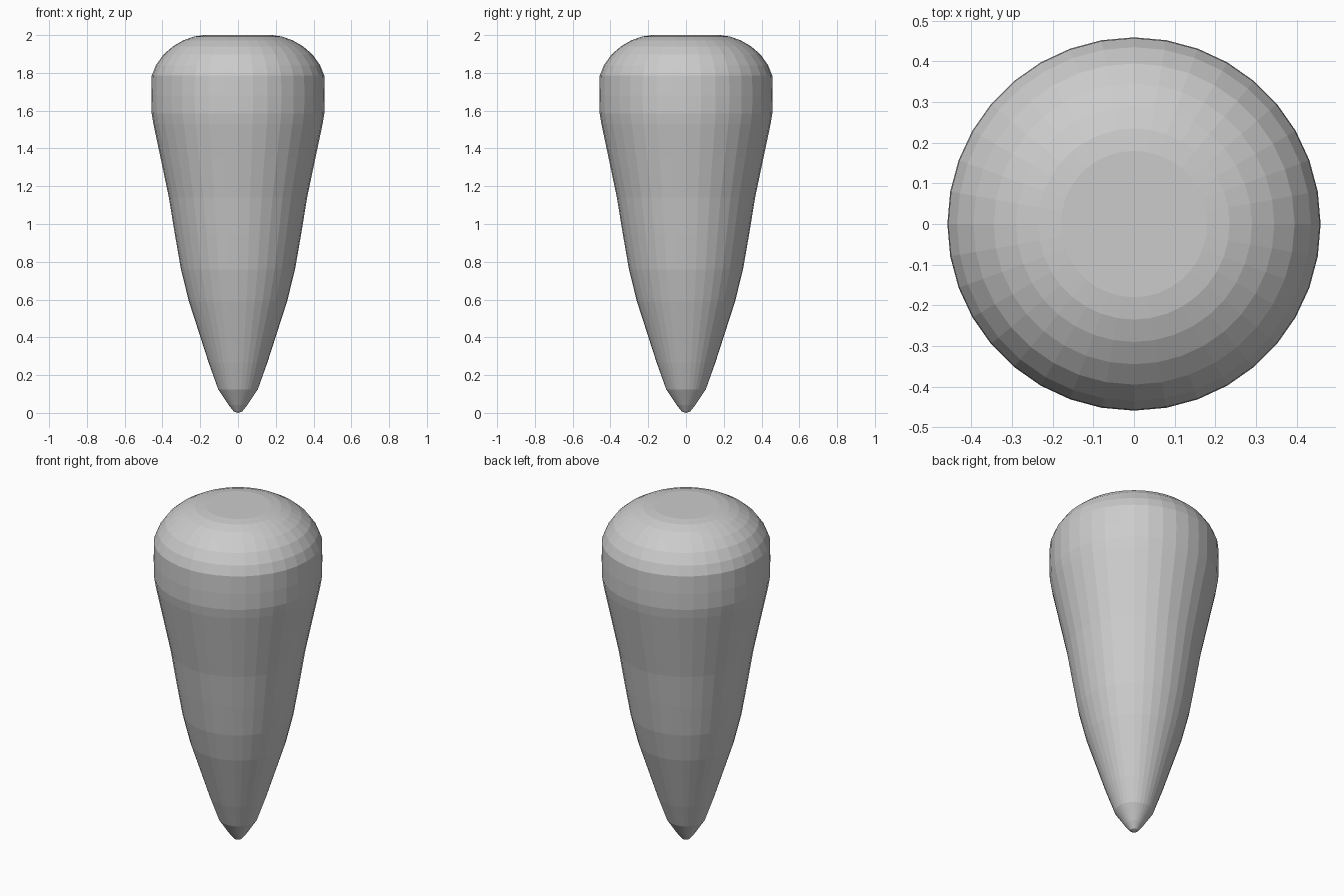
import bpy, bmesh, math

if "Cube" in bpy.data.objects:
    bpy.data.objects.remove(bpy.data.objects["Cube"])

# Half profile of the tapered peg: (radius, height), tip to crown
profile = [
    (0.022, 0.007), (0.05, 0.042), (0.105, 0.125), (0.155, 0.265), (0.205, 0.42),
    (0.26, 0.59), (0.302, 0.76), (0.335, 0.95), (0.366, 1.14), (0.41, 1.35),
    (0.448, 1.53), (0.457, 1.585), (0.459, 1.68), (0.457, 1.785), (0.435, 1.84),
    (0.395, 1.897), (0.345, 1.94), (0.29, 1.972), (0.235, 1.992), (0.18, 2.0),
]
SIDES = 36

bm = bmesh.new()
tip = bm.verts.new((0, 0, 0))
rings = []
for r, z in profile:
    rings.append([bm.verts.new((r * math.cos(a), r * math.sin(a), z))
                  for a in (2 * math.pi * i / SIDES for i in range(SIDES))])

# Pointed tip, walls and flat crown
for i in range(SIDES):
    j = (i + 1) % SIDES
    bm.faces.new((tip, rings[0][j], rings[0][i]))
    for low, high in zip(rings, rings[1:]):
        bm.faces.new((low[i], low[j], high[j], high[i]))
bm.faces.new(rings[-1])
bmesh.ops.recalc_face_normals(bm, faces=bm.faces)

mesh = bpy.data.meshes.new("tapered_peg")
bm.to_mesh(mesh)
bm.free()
peg = bpy.data.objects.new("tapered_peg", mesh)
bpy.context.collection.objects.link(peg)
